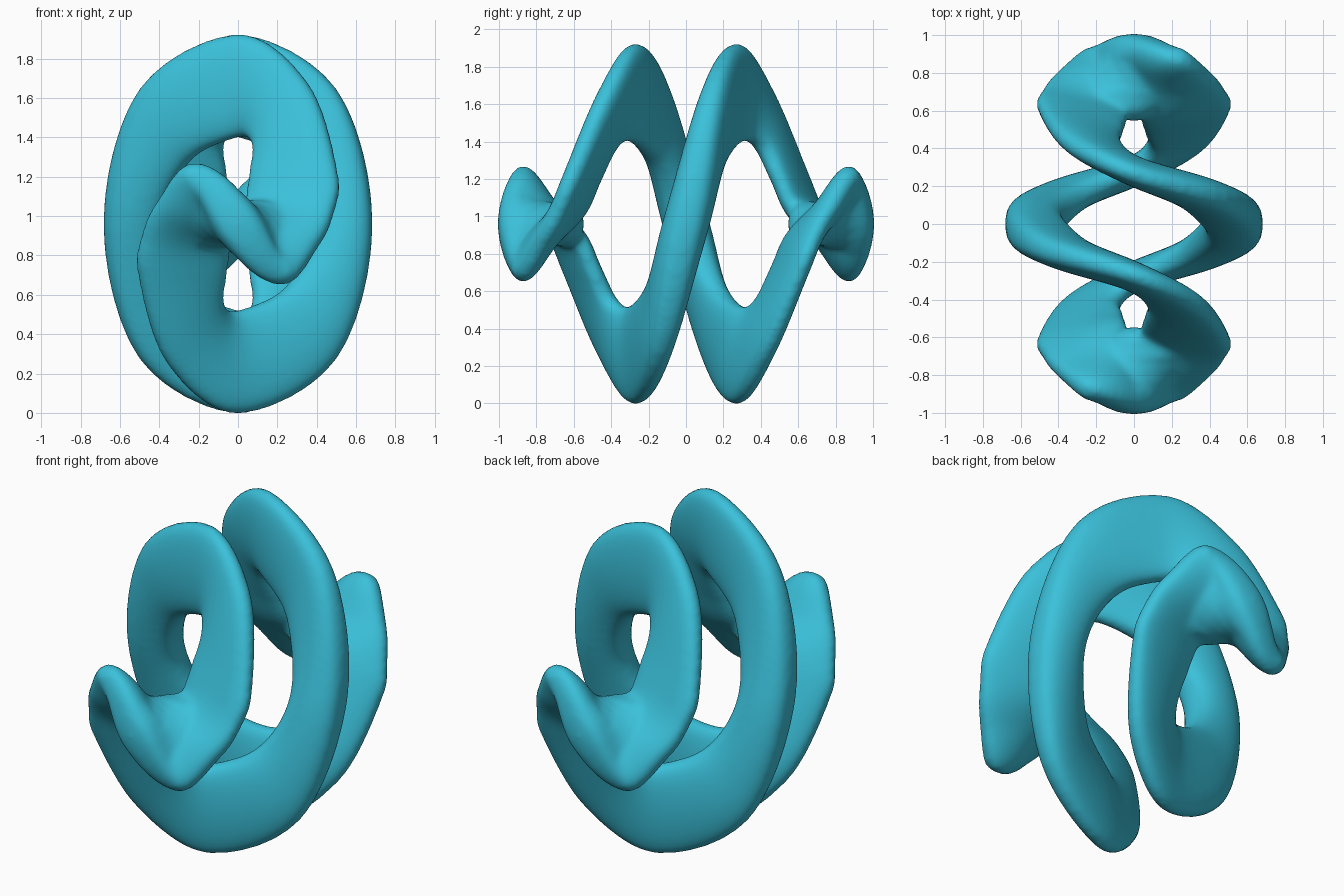
import bpy, bmesh, math
from mathutils import Vector

if "Cube" in bpy.data.objects:
    bpy.data.objects.remove(bpy.data.objects["Cube"])

# One quarter of the loop: outer edge, inner edge, half thickness
QUARTER = [
    ((.685, 0, 0), (.375, 0, 0), .125),
    ((.50, .125, .69), (.25, .16, .31), .10),
    ((0, .265, .968), (0, .295, .435), .08),
    ((-.36, .43, .715), (-.075, .40, .40), .08),
    ((-.51, .62, .26), (-.055, .48, .26), .075),
    ((-.49, .70, .06), (-.03, .56, .09), .075),
    ((-.42, .78, -.10), (0, .70, 0), .08),
    ((-.24, .905, -.30), (-.01, .82, -.01), .09),
    ((0, 1.008, 0), (0, .85, 0), .12),
]
# Twisted core where the two strands merge: y, direction x/z, half length, half thickness
CORE = [
    (.545, (-.22, .28), .04, .03), (.575, (-.35, .25), .11, .08),
    (.62, (-.42, .20), .19, .105),
    (.70, (-.48, .06), .28, .12), (.77, (-.42, -.10), .29, .125),
    (.83, (-.33, -.20), .28, .13), (.89, (-.24, -.30), .28, .13),
    (.94, (-.19, -.29), .22, .12), (.985, (-.14, -.26), .12, .08),
]
SUB, SIDES = 6, 20


def flip(key, sx, sy, sz):
    o, i, w = key
    return (tuple(a * s for a, s in zip(o, (sx, sy, sz))),
            tuple(a * s for a, s in zip(i, (sx, sy, sz))), w)


# The other quarters follow by half turns about the axes
half = QUARTER + [flip(k, -1, 1, -1) for k in reversed(QUARTER[:-1])]
keys = half + [flip(k, 1, -1, -1) for k in reversed(half[1:-1])]
N = len(keys)


def spline(vals, u):
    """Closed Catmull-Rom: value and tangent"""
    k = int(u // 1)
    t = u - k
    a, b, c, d = (vals[(k + j) % N] for j in (-1, 0, 1, 2))
    c1, c2, c3 = c - a, 2 * a - 5 * b + 4 * c - d, 3 * b - a - 3 * c + d
    return (b + (c1 * t + c2 * t * t + c3 * t ** 3) * .5,
            (c1 + c2 * 2 * t + c3 * 3 * t * t) * .5)


def loft(bm, rings, closed):
    """Skin a list of point rings; cap the ends if open"""
    vr = [[bm.verts.new(p + Vector((0, 0, .96))) for p in ring] for ring in rings]
    faces = []
    for r in range(len(vr) if closed else len(vr) - 1):
        a, b = vr[r], vr[(r + 1) % len(vr)]
        for j in range(SIDES):
            k = (j + 1) % SIDES
            faces.append(bm.faces.new((a[j], a[k], b[k], b[j])))
    if not closed:
        faces += [bm.faces.new(vr[0]), bm.faces.new(vr[-1])]
    bmesh.ops.recalc_face_normals(bm, faces=faces)


outer = [Vector(k[0]) for k in keys]
inner = [Vector(k[1]) for k in keys]
width = [k[2] for k in keys]
angles = [2 * math.pi * j / SIDES for j in range(SIDES)]
bm = bmesh.new()

# Looping strand: a flattened oval swept between the two edges
rings = []
for r in range(N * SUB):
    u = r / SUB
    po, to = spline(outer, u)
    pi, ti = spline(inner, u)
    w, _ = spline(width, u)
    ring = []
    for a in angles:
        f = (1 + math.cos(a)) / 2
        n = ti.lerp(to, f).cross(po - pi).normalized()
        sn = math.sin(a)
        ring.append(pi.lerp(po, f) + n * w * math.copysign(abs(sn) ** .7, sn))
    rings.append(ring)
loft(bm, rings, True)

# Twisted cores at both ends
for s in (1, -1):
    rings = []
    for y, d, length, thick in CORE:
        d = Vector((d[0], 0, d[1])).normalized()
        n = Vector((-d.z, 0, d.x))
        ring = [Vector((0, y, 0)) + d * length * math.cos(a) + n * thick * math.sin(a)
                for a in angles]
        rings.append([Vector((p.x, p.y * s, p.z * s)) for p in ring])
    loft(bm, rings, False)

mesh = bpy.data.meshes.new("twisted_loop")
bm.to_mesh(mesh)
bm.free()
mat = bpy.data.materials.new("turquoise")
mat.diffuse_color = (.043, .53, .70, 1)
mat.use_nodes = True
mat.node_tree.nodes["Principled BSDF"].inputs["Base Color"].default_value = mat.diffuse_color
mesh.materials.append(mat)
loop = bpy.data.objects.new("twisted_loop", mesh)
bpy.context.collection.objects.link(loop)

# Fuse strand and cores into one smooth skin
fuse = loop.modifiers.new("fuse", 'REMESH')
fuse.mode = 'VOXEL'
fuse.voxel_size = .016
fuse.use_smooth_shade = True
soft = loop.modifiers.new("soften", 'SMOOTH')
soft.factor = .5
soft.iterations = 18
